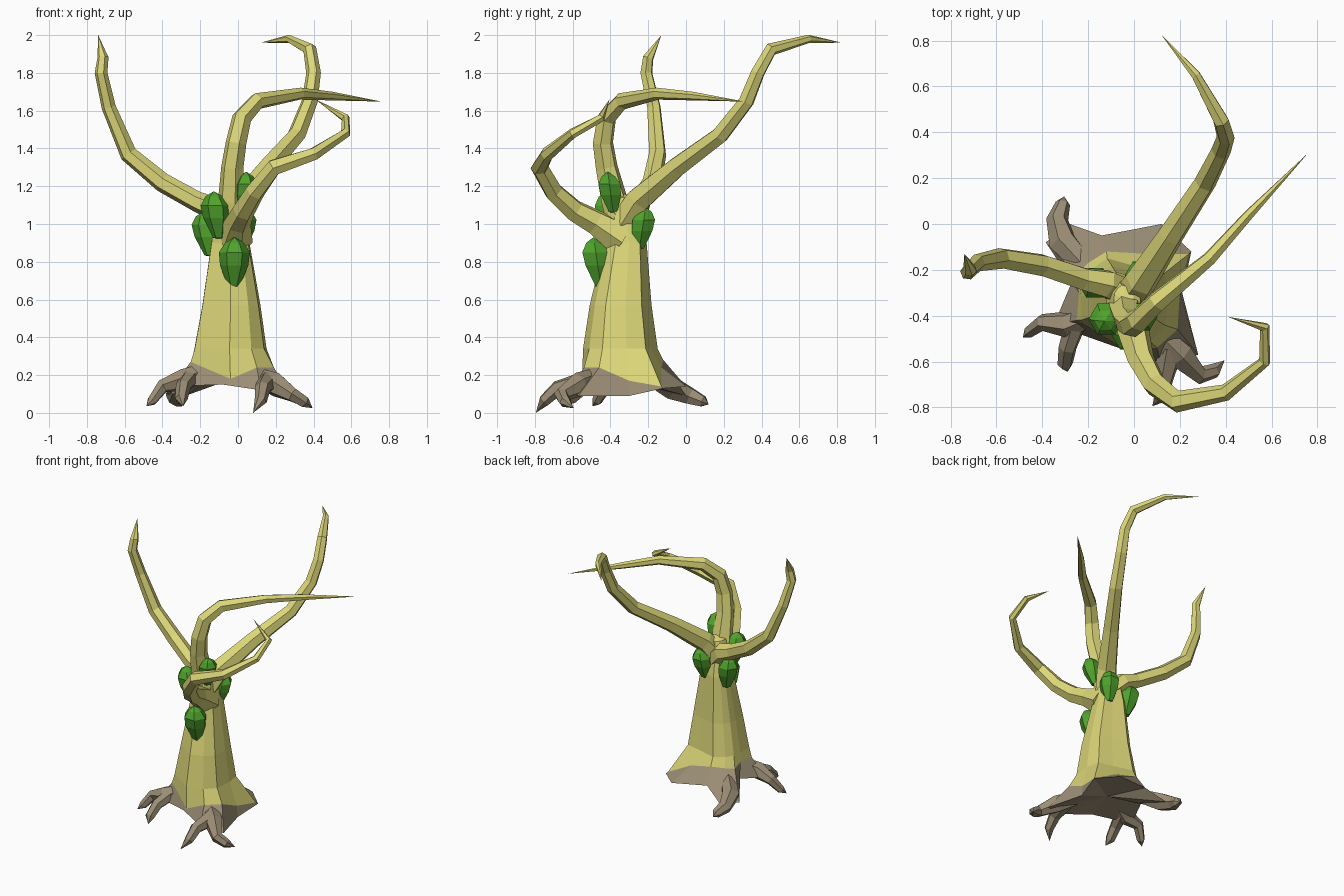
import bpy, bmesh
from math import cos, sin, pi, atan2
from mathutils import Vector as V


def material(name, rgb):
    m = bpy.data.materials.new(name)
    m.diffuse_color = (*rgb, 1)
    return m


BARK = material("pale_bark", (0.72, 0.68, 0.19))
ROOT = material("root_brown", (0.33, 0.27, 0.18))
GREEN = material("pod_green", (0.08, 0.37, 0.025))


def loft(name, rings, mat, start=None, end=None):
    """Skin equal-length rings; optional start/end points close into fans."""
    bm = bmesh.new()
    vr = [[bm.verts.new(p) for p in r] for r in rings]
    n = len(vr[0])
    for a, b in zip(vr, vr[1:]):
        for i in range(n):
            j = (i + 1) % n
            bm.faces.new((a[i], a[j], b[j], b[i]))
    for ring, point in ((vr[0], start), (vr[-1], end)):
        if point is not None:
            c = bm.verts.new(point)
            for i in range(n):
                bm.faces.new((ring[i], ring[(i + 1) % n], c))
    bmesh.ops.recalc_face_normals(bm, faces=bm.faces)
    me = bpy.data.meshes.new(name)
    bm.to_mesh(me)
    bm.free()
    me.materials.append(mat)
    ob = bpy.data.objects.new(name, me)
    bpy.context.collection.objects.link(ob)
    return ob


def limb(name, path, mat, sides=6):
    """Tapered faceted tube along (x, y, z, radius) points, ending in a tip."""
    pts = [V(p[:3]) for p in path]
    rings, u = [], None
    for i in range(len(pts) - 1):
        d = (pts[i + 1] - pts[i]).normalized()
        if i:
            d = (d + (pts[i] - pts[i - 1]).normalized()).normalized()
        u = d.orthogonal() if u is None else u - d * u.dot(d)
        u.normalize()
        w = d.cross(u)
        rings.append([pts[i] + (u * cos(2 * pi * k / sides) + w * sin(2 * pi * k / sides)) * path[i][3]
                      for k in range(sides)])
    return loft(name, rings, mat, pts[0], pts[-1])


# Root skirt: hem outline below, trunk foot outline above
hem = [V(p) for p in ((.25, -.12, .13), (.12, 0, .14), (-.14, -.05, .17), (-.28, .0, .09),
                      (-.385, -.08, .10), (-.27, -.25, .18), (-.35, -.44, .14), (-.08, -.53, .15),
                      (.12, -.62, .12), (.28, -.57, .09), (.21, -.3, .09))]
foot = [V(p) for p in ((.24, -.13, .14), (.05, -.13, .24), (-.12, -.12, .28), (-.2, -.17, .27),
                       (-.25, -.22, .26), (-.24, -.3, .28), (-.25, -.42, .27), (-.04, -.55, .18),
                       (.1, -.54, .24), (.19, -.46, .24), (.2, -.3, .17))]
loft("root_skirt", [hem, foot], ROOT, start=V((-.03, -.32, .18)))

# Fluted trunk
centre = V((-.035, -.33, 0))
angles = [atan2(p.y - centre.y, p.x - centre.x) for p in foot]
rings = [foot]
for z, cx, cy, rx, ry in ((.34, -.04, -.34, .205, .205), (.57, -.035, -.34, .165, .17),
                          (.9, -.04, -.315, .108, .115), (1.04, -.04, -.33, .088, .1),
                          (1.14, -.03, -.34, .062, .08)):
    ring = []
    for i, a in enumerate(angles):
        f = {0: 1.05, 1: .8, 5: .94, 10: .94}.get(i, 1)
        ring.append(V((cx + cos(a) * rx * f, cy + sin(a) * ry * f, z)))
    rings.append(ring)
loft("trunk", rings, BARK, end=V((-.03, -.35, 1.17)))

# Branches
limb("left_branch", [(-.04, -.3, 1.0, .07), (-.12, -.26, 1.08, .065), (-.22, -.24, 1.12, .054),
                     (-.4, -.18, 1.22, .052), (-.58, -.15, 1.37, .047), (-.685, -.17, 1.62, .038),
                     (-.725, -.21, 1.8, .034), (-.715, -.2, 1.88, .03), (-.74, -.13, 2.0, 0)], BARK)
limb("back_branch", [(-.03, -.33, 1.0, .08), (.03, -.25, 1.13, .073), (.16, -.05, 1.3, .058),
                     (.31, .18, 1.47, .049), (.38, .32, 1.65, .043), (.4, .38, 1.8, .039),
                     (.38, .45, 1.925, .036), (.27, .65, 1.98, .022), (.12, .825, 1.96, 0)], BARK)
limb("middle_branch", [(-.04, -.34, 1.0, .08), (-.035, -.38, 1.13, .072), (-.03, -.42, 1.3, .06),
                       (-.01, -.44, 1.43, .056), (.02, -.42, 1.56, .053), (.1, -.34, 1.65, .046),
                       (.33, -.15, 1.69, .032), (.5, .04, 1.677, .023), (.76, .31, 1.648, 0)], BARK)
limb("front_branch", [(-.02, -.34, .92, .1), (0, -.48, 1.01, .07), (.03, -.59, 1.07, .06),
                      (.09, -.7, 1.17, .053), (.19, -.775, 1.3, .048), (.4, -.735, 1.37, .037),
                      (.57, -.6, 1.48, .027), (.57, -.45, 1.56, .023), (.41, -.405, 1.66, 0)], BARK)

# Clawed roots: a stem sunk in the skirt with a branching toe
limb("left_root", [(-.19, -.4, .21, .05), (-.29, -.44, .175, .06), (-.4, -.43, .14, .038),
                   (-.455, -.47, .065, .028), (-.485, -.495, .035, 0)], ROOT)
limb("left_root_toe", [(-.25, -.42, .19, .05), (-.29, -.54, .14, .04), (-.3, -.61, .075, .034),
                       (-.29, -.645, .035, 0)], ROOT)
limb("right_root", [(.1, -.47, .19, .05), (.2, -.57, .15, .065), (.29, -.66, .095, .04),
                    (.35, -.64, .06, .033), (.395, -.595, .025, 0)], ROOT)
limb("right_root_toe", [(.16, -.54, .16, .06), (.13, -.68, .13, .042), (.12, -.75, .065, .033),
                        (.08, -.795, 0, 0)], ROOT)
limb("back_root", [(-.2, -.2, .2, .05), (-.31, -.08, .135, .065), (-.335, .02, .09, .048),
                   (-.31, .09, .06, .032), (-.305, .12, .045, 0)], ROOT)

# Hanging pods: six-sided, leaning out at the top and tapering to the bottom
profile = [(-.13, .032), (-.02, .075), (.05, .082), (.1, .05)]
pods = {"front_pod": (-.02, -.47, .8, 1), "upper_front_pod": (-.115, -.41, 1.05, .95),
        "left_pod": (-.165, -.26, .95, .9), "right_pod": (.03, -.4, 1.17, .82),
        "back_pod": (.025, -.23, .98, .84)}
for name, (x, y, z, s) in pods.items():
    away = (V((x, y, 0)) - centre).normalized()
    rings = [[V((x + r * s * cos(k * pi / 3), y + r * s * sin(k * pi / 3), z + h * s)) + away * h * .15
              for k in range(6)] for h, r in profile]
    base = V((x, y, z))
    loft(name, rings, GREEN, base + V((0, 0, -.135 * s)) - away * .02,
         base + V((0, 0, .13 * s)) + away * .02)
